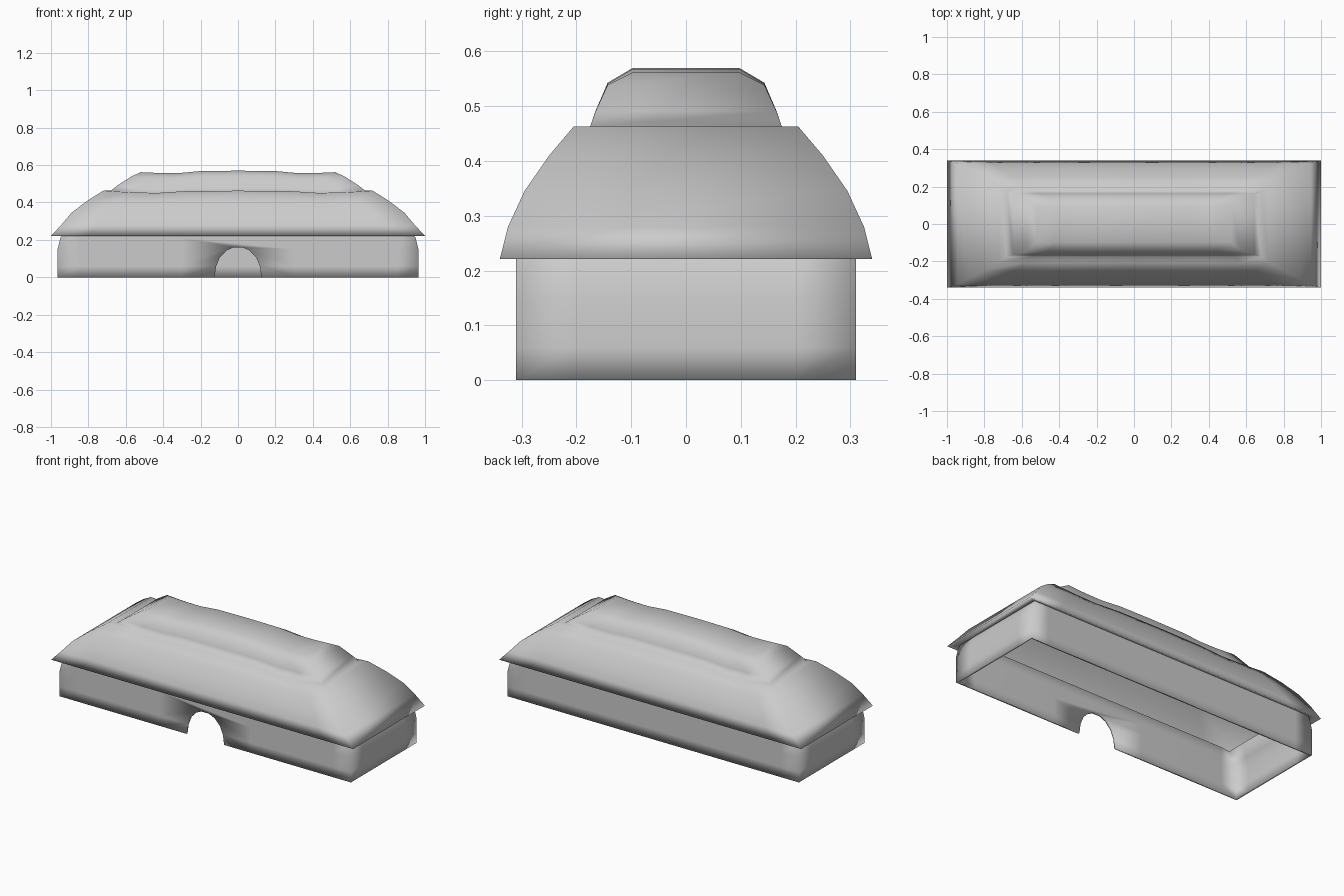
import bpy, bmesh

if "Cube" in bpy.data.objects:
    bpy.data.objects.remove(bpy.data.objects["Cube"])


def finish(bm, name):
    bmesh.ops.recalc_face_normals(bm, faces=bm.faces)
    for f in bm.faces:
        f.smooth = True
    mesh = bpy.data.meshes.new(name)
    bm.to_mesh(mesh)
    bm.free()
    obj = bpy.data.objects.new(name, mesh)
    bpy.context.collection.objects.link(obj)
    return obj


def skin(bm, loops):
    """Join successive closed loops of vertices with quads."""
    for a, b in zip(loops, loops[1:]):
        n = len(a)
        for i in range(n):
            j = (i + 1) % n
            bm.faces.new((a[i], a[j], b[j], b[i]))


# Roof: soffit, then rectangular rings (half length, half depth, height, sag, end drop)
RINGS = [
    (0.945, 0.311, 0.23, 0, 0),
    (1.00, 0.34, 0.221, 0, 0),
    (0.945, 0.325, 0.28, 0, 0),
    (0.89, 0.295, 0.345, 0.1, 0),
    (0.805, 0.25, 0.41, 0.4, 0),
    (0.72, 0.205, 0.463, 1, 0),
    (0.68, 0.175, 0.463, 1, 0),
    (0.645, 0.165, 0.492, 0.9, 0.001),
    (0.57, 0.143, 0.543, 0.9, 0.004),
    (0.52, 0.097, 0.570, 0.8, 0.008),
]
SAG = [(-1, 0), (-0.8, 0.009), (-0.6, 0.012), (-0.38, 0.002), (0, 0),
       (0.38, 0.002), (0.6, 0.012), (0.8, 0.009), (1, 0)]

bm = bmesh.new()
loops = []
for hx, hy, z, sag, drop in RINGS:
    front, back = [], []
    for t, s in SAG:
        zz = z - sag * s - drop * max(0, (abs(t) - 0.38) / 0.62)
        front.append(bm.verts.new((t * hx, -hy, zz)))
        back.append(bm.verts.new((t * hx, hy, zz)))
    loops.append(front + back[::-1])
skin(bm, loops)
# Ridge cap
top, n = loops[-1], len(loops[-1])
for i in range(n // 2 - 1):
    bm.faces.new((top[i], top[i + 1], top[n - 2 - i], top[n - 1 - i]))
finish(bm, "thatched_roof")

# Walls: thin open shell, ends leaning in near the top
bm = bmesh.new()
loops = []
for hx, z in [(0.965, 0), (0.965, 0.06), (0.965, 0.15), (0.95, 0.21), (0.915, 0.275)]:
    xs = (-hx, -0.85, -0.3, 0.3, 0.85, hx)
    pts = [(x, -0.31) for x in xs] + [(hx, -0.2), (hx, 0.2)]
    pts += [(-x, -y) for x, y in pts]
    loops.append([bm.verts.new((x, y, z)) for x, y in pts])
skin(bm, loops)
walls = finish(bm, "walls")
shell = walls.modifiers.new("thickness", 'SOLIDIFY')
shell.thickness = 0.012
shell.offset = -1

# Arched doorway cut through the front wall
arch = [(-0.125, -0.05), (-0.125, 0), (-0.118, 0.055), (-0.098, 0.105),
        (-0.062, 0.143), (-0.025, 0.16)]
arch += [(-x, z) for x, z in arch[::-1]]
bm = bmesh.new()
near = [bm.verts.new((x, -0.4, z)) for x, z in arch]
far = [bm.verts.new((x, -0.2, z)) for x, z in arch]
skin(bm, [near, far])
bm.faces.new(near)
bm.faces.new(far)
cutter = finish(bm, "door_cutter")
cutter.hide_render = True
cut = walls.modifiers.new("doorway", 'BOOLEAN')
cut.object = cutter
cut.solver = 'EXACT'

# Bake the wall modifiers and drop the helper
bpy.context.view_layer.objects.active = walls
for name in ("thickness", "doorway"):
    bpy.ops.object.modifier_apply(modifier=name)
bpy.data.objects.remove(cutter)
